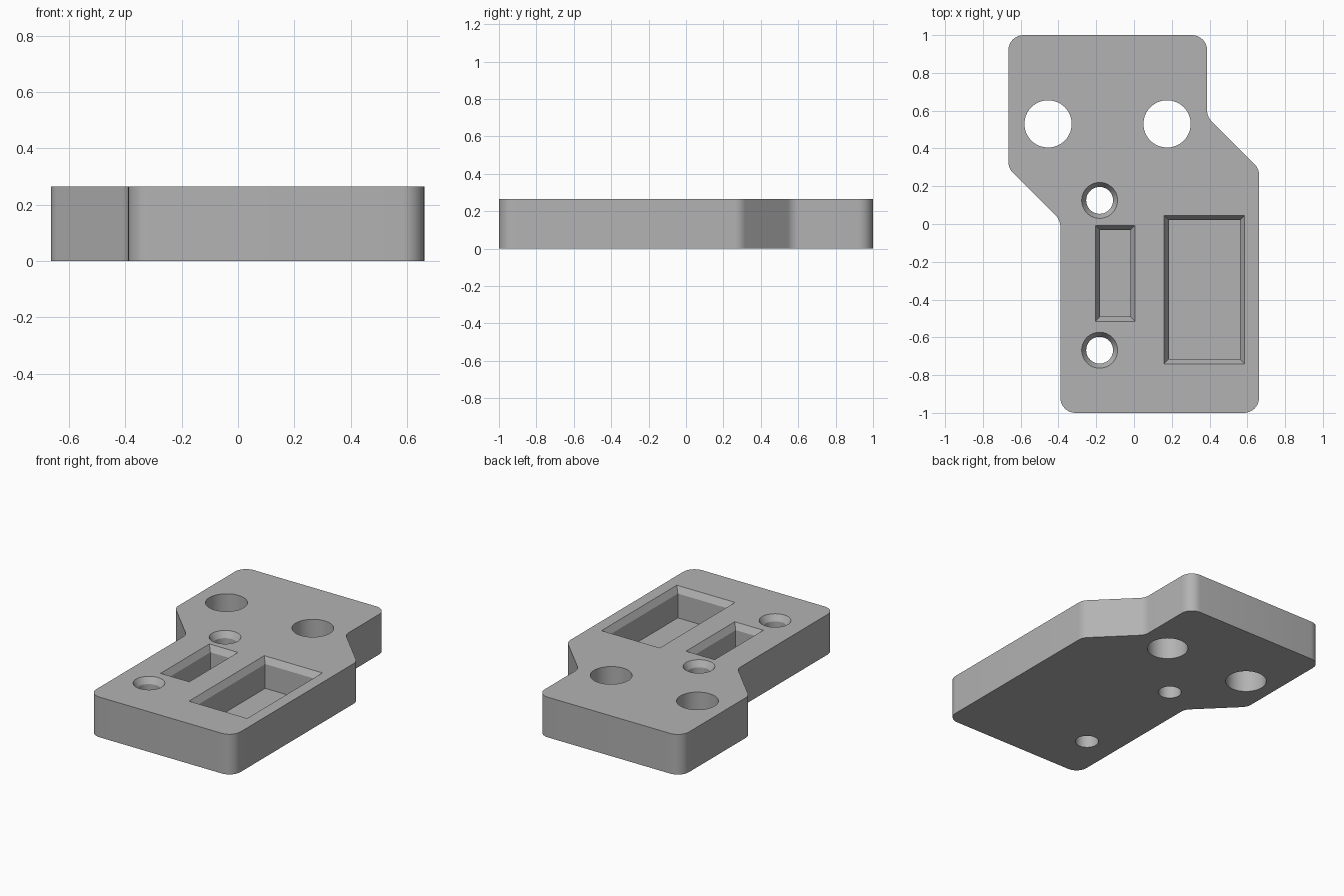
import bpy, bmesh, math
from mathutils import Vector

HEIGHT = 0.265
POCKET_FLOOR = 0.065
CHAMFER_DEPTH = 0.04
CHAMFER = 0.024
ABOVE = 0.05

scene = bpy.context.scene
if "Cube" in bpy.data.objects:
    bpy.data.objects.remove(bpy.data.objects["Cube"], do_unlink=True)

grey = bpy.data.materials.new("plain grey")
grey.use_nodes = True
colour = (0.45, 0.45, 0.45, 1)
grey.diffuse_color = colour
grey.node_tree.nodes["Principled BSDF"].inputs["Base Color"].default_value = colour


def loft(name, sections):
    """Closed solid through matching rings of points, each at its own height."""
    bm = bmesh.new()
    rings = [[bm.verts.new((x, y, z)) for x, y in pts] for z, pts in sections]
    n = len(rings[0])
    bm.faces.new(rings[0][::-1])
    bm.faces.new(rings[-1])
    for low, high in zip(rings, rings[1:]):
        for i in range(n):
            j = (i + 1) % n
            bm.faces.new((low[i], low[j], high[j], high[i]))
    mesh = bpy.data.meshes.new(name)
    bm.to_mesh(mesh)
    bm.free()
    mesh.materials.append(grey)
    obj = bpy.data.objects.new(name, mesh)
    scene.collection.objects.link(obj)
    return obj


def rounded(corners, radius, steps=8):
    """Fillet every corner of a polygon with an arc."""
    points = []
    for i, corner in enumerate(corners):
        c = Vector(corner)
        a = (Vector(corners[i - 1]) - c).normalized()
        b = (Vector(corners[(i + 1) % len(corners)]) - c).normalized()
        half = a.angle(b) / 2
        centre = c + (a + b).normalized() * radius / math.sin(half)
        start = c + a * radius / math.tan(half) - centre
        end = c + b * radius / math.tan(half) - centre
        sweep = math.pi - 2 * half
        for k in range(steps + 1):
            t = k / steps
            arm = (start * math.sin((1 - t) * sweep) + end * math.sin(t * sweep)) / math.sin(sweep)
            points.append(centre + arm)
    return points


def circle(x, y, r, n=64):
    return [(x + r * math.cos(math.tau * i / n), y + r * math.sin(math.tau * i / n)) for i in range(n)]


def rectangle(x0, x1, y0, y1, inset):
    x0, x1, y0, y1 = x0 + inset, x1 - inset, y0 + inset, y1 - inset
    return [(x0, y0), (x1, y0), (x1, y1), (x0, y1)]


def chamfered(name, bottom, shape):
    """Cutter with a sloped lip; shape(inset) gives its outline."""
    lip = HEIGHT - CHAMFER_DEPTH
    flare = -CHAMFER * ABOVE / CHAMFER_DEPTH
    return loft(name, [(bottom, shape(CHAMFER)), (lip, shape(CHAMFER)),
                       (HEIGHT, shape(0)), (HEIGHT + ABOVE, shape(flare))])


# Stepped plate with rounded corners
outline = [(-0.39, -1), (0.662, -1), (0.662, 0.293), (0.387, 0.568),
           (0.387, 1), (-0.665, 1), (-0.665, 0.295), (-0.39, 0.02)]
profile = rounded(outline, 0.08)
plate = loft("plate", [(0, profile), (HEIGHT, profile)])

# Large through holes
cutters = []
for side, x in (("right", -0.455), ("left", 0.175)):
    ring = circle(x, 0.53, 0.125)
    cutters.append(loft("large_hole_cutter_" + side, [(-ABOVE, ring), (HEIGHT + ABOVE, ring)]))

# Small countersunk through holes
for end, y in (("back", 0.125), ("front", -0.668)):
    cutters.append(chamfered("small_hole_cutter_" + end, -ABOVE,
                             lambda inset, y=y: circle(-0.182, y, 0.095 - inset)))

# Chamfered blind pockets
for name, box in (("small_pocket_cutter", (-0.204, 0.005, -0.515, -0.007)),
                  ("large_pocket_cutter", (0.16, 0.585, -0.74, 0.045))):
    cutters.append(chamfered(name, POCKET_FLOOR, lambda inset, box=box: rectangle(*box, inset)))

# Cut every opening, then bake the result and drop the cutters
for cutter in cutters:
    cutter.hide_render = True
    mod = plate.modifiers.new(cutter.name, "BOOLEAN")
    mod.object = cutter
    mod.operation = "DIFFERENCE"
    mod.solver = "EXACT"

bpy.context.view_layer.update()
evaluated = plate.evaluated_get(bpy.context.evaluated_depsgraph_get())
cut_mesh = bpy.data.meshes.new_from_object(evaluated)
plate.modifiers.clear()
plate.data = cut_mesh
for cutter in cutters:
    bpy.data.objects.remove(cutter, do_unlink=True)

# Smooth curved walls, keep edges crisp
bpy.ops.object.select_all(action="DESELECT")
plate.select_set(True)
bpy.context.view_layer.objects.active = plate
bpy.ops.object.shade_smooth_by_angle(angle=math.radians(25))
